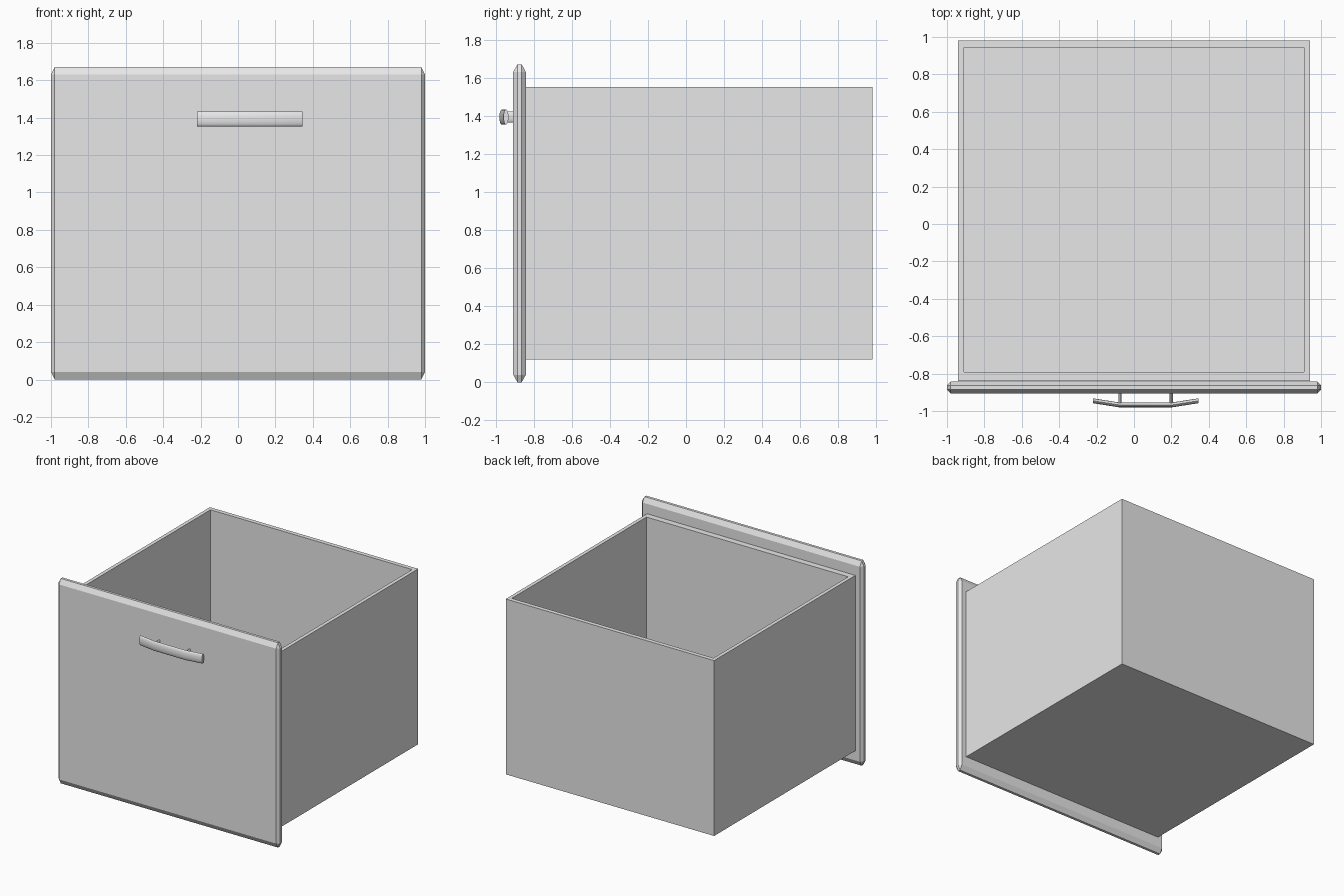
import bpy, bmesh
from math import cos, sin, tau, radians
from itertools import product
from mathutils import Vector, Matrix

if "Cube" in bpy.data.objects:
    bpy.data.objects.remove(bpy.data.objects["Cube"])

grey = bpy.data.materials.new("light grey")
grey.use_nodes = True
grey.diffuse_color = (0.8, 0.8, 0.8, 1)
grey.node_tree.nodes["Principled BSDF"].inputs["Base Color"].default_value = (0.8, 0.8, 0.8, 1)


def finish(name, bm, smooth=False):
    """Turn a bmesh into a named object."""
    bmesh.ops.recalc_face_normals(bm, faces=bm.faces)
    mesh = bpy.data.meshes.new(name)
    bm.to_mesh(mesh)
    bm.free()
    mesh.materials.append(grey)
    ob = bpy.data.objects.new(name, mesh)
    bpy.context.collection.objects.link(ob)
    if smooth:
        bpy.ops.object.select_all(action='DESELECT')
        ob.select_set(True)
        bpy.context.view_layer.objects.active = ob
        bpy.ops.object.shade_smooth_by_angle(angle=radians(40))
    return ob


# Open drawer box: a block whose top is inset and pushed down to the floor
def drawer_box():
    lo, hi = Vector((-0.94, -0.84, 0.12)), Vector((0.94, 0.98, 1.55))
    inner_lo, inner_hi, floor = (-0.91, -0.79), (0.91, 0.945), 0.16
    bm = bmesh.new()
    size = hi - lo
    bmesh.ops.create_cube(bm, size=1, matrix=Matrix.Translation((lo + hi) / 2)
                          @ Matrix.Diagonal((*size, 1)))
    top = max(bm.faces, key=lambda f: f.calc_center_median().z)
    bmesh.ops.inset_region(bm, faces=[top], thickness=0.03)
    for v in top.verts:
        v.co.x = inner_lo[0] if v.co.x < 0 else inner_hi[0]
        v.co.y = inner_lo[1] if v.co.y < 0 else inner_hi[1]
    well = bmesh.ops.extrude_discrete_faces(bm, faces=[top])["faces"][0]
    for v in well.verts:
        v.co.z = floor
    finish("drawer_box", bm)


# Front panel: a slab with every edge and corner chamfered
def front_panel():
    half = Vector((1.0, 0.033, 0.835))
    cut = Vector((0.02, 0.022, 0.04))
    centre = Vector((0, -0.874, 0.835))
    bm = bmesh.new()
    for signs in product((-1, 1), repeat=3):
        for full in range(3):
            bm.verts.new([centre[i] + signs[i] * (half[i] - (cut[i] if i != full else 0))
                          for i in range(3)])
    bmesh.ops.convex_hull(bm, input=bm.verts)
    bmesh.ops.dissolve_limit(bm, angle_limit=0.01, verts=bm.verts, edges=bm.edges)
    finish("front_panel", bm)


def tube(name, rings, sides=16):
    """Skin a row of vertex rings and cap both ends."""
    bm = bmesh.new()
    loops = [[bm.verts.new(ring(tau * k / sides)) for k in range(sides)] for ring in rings]
    for a, b in zip(loops, loops[1:]):
        for k in range(sides):
            j = (k + 1) % sides
            bm.faces.new((a[k], a[j], b[j], b[k]))
    bm.faces.new(loops[0])
    bm.faces.new(loops[-1])
    return finish(name, bm, smooth=True)


HANDLE_Z = 1.393

# Bowed grip with a flattened oval section
path = [(-0.22, -0.945), (-0.08, -0.967), (0.205, -0.967), (0.345, -0.945)]
tube("handle_grip", [lambda t, x=x, y=y: (x, y + 0.013 * cos(t), HANDLE_Z + 0.04 * sin(t))
                     for x, y in path])

# Two posts joining the grip to the panel
for side, x in (("right", -0.075), ("left", 0.2)):
    tube("handle_post_" + side,
         [lambda t, x=x, y=y: (x + 0.009 * cos(t), y, HANDLE_Z + 0.029 * sin(t))
          for y in (-0.965, -0.9)])

drawer_box()
front_panel()
